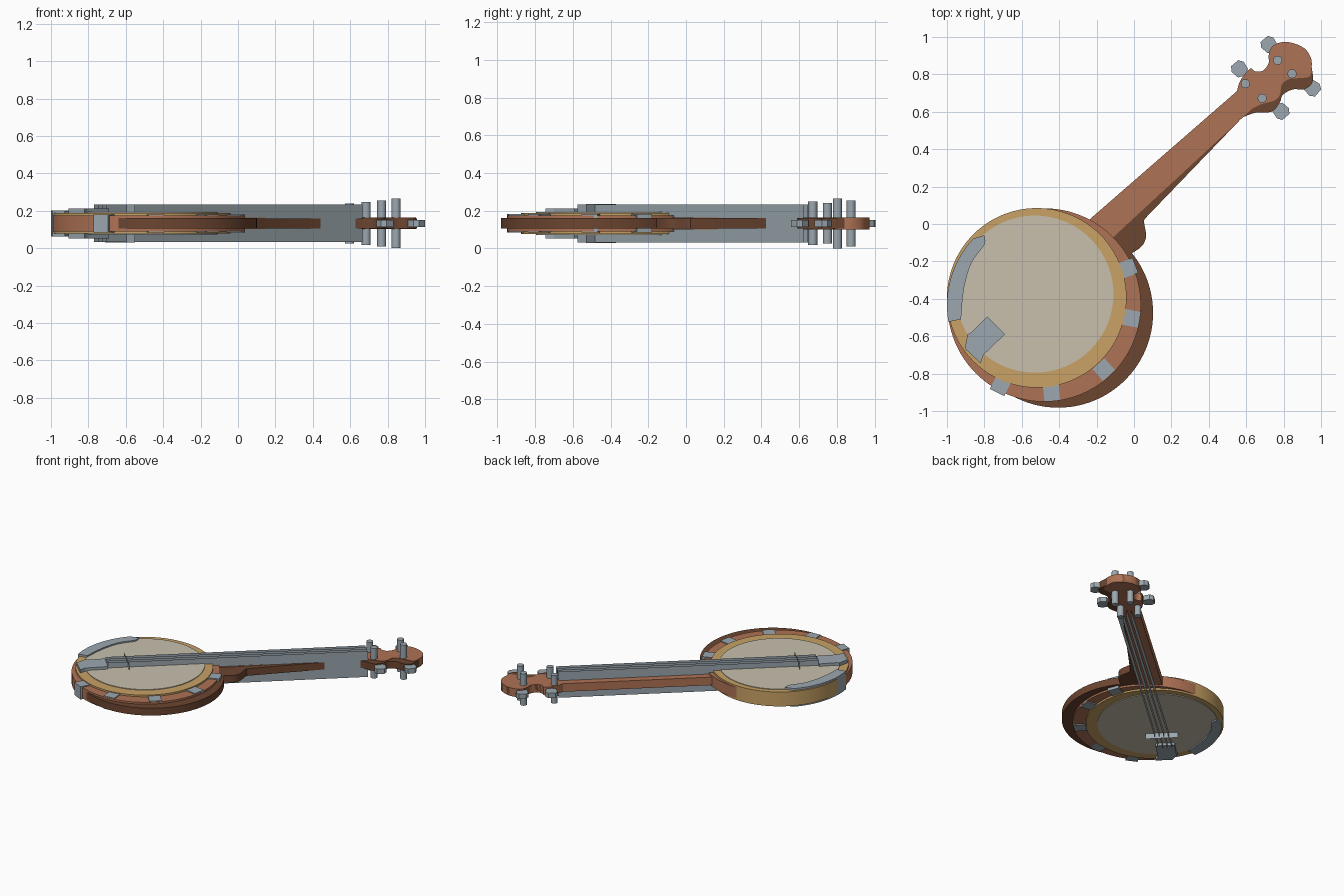
import bpy, bmesh, math
from mathutils import Vector

old = bpy.data.objects.get("Cube")
if old:
    bpy.data.objects.remove(old, do_unlink=True)

MID = 0.1325  # every part is mirrored about this height


def material(name, r, g, b):
    m = bpy.data.materials.new(name)
    m.use_nodes = True
    m.diffuse_color = (r, g, b, 1)
    m.node_tree.nodes["Principled BSDF"].inputs["Base Color"].default_value = (r, g, b, 1)
    return m


WOOD = material("reddish wood", 0.43, 0.17, 0.09)
DARK = material("dark wood", 0.15, 0.06, 0.03)
GOLD = material("golden wood", 0.58, 0.36, 0.13)
SKIN = material("pale skin", 0.58, 0.53, 0.42)
STEEL = material("grey metal", 0.33, 0.39, 0.43)


def slab(name, points, half, mat, smooth=True):
    """Extrude a flat outline by half above and below the middle."""
    bm = bmesh.new()
    low = [bm.verts.new((x, y, MID - half)) for x, y in points]
    high = [bm.verts.new((x, y, MID + half)) for x, y in points]
    n = len(points)
    if n > 2:
        bm.faces.new(low[::-1])
        bm.faces.new(high)
    for i in range(n if n > 2 else 1):
        j = (i + 1) % n
        bm.faces.new((low[i], low[j], high[j], high[i]))
    bmesh.ops.recalc_face_normals(bm, faces=bm.faces)
    mesh = bpy.data.meshes.new(name)
    bm.to_mesh(mesh)
    bm.free()
    mesh.materials.append(mat)
    obj = bpy.data.objects.new(name, mesh)
    bpy.context.collection.objects.link(obj)
    if smooth:
        bpy.ops.object.select_all(action='DESELECT')
        obj.select_set(True)
        bpy.context.view_layer.objects.active = obj
        bpy.ops.object.shade_smooth_by_angle(angle=math.radians(30))
    return obj


def circle(x, y, r, n=96):
    return [(x + r * math.cos(2 * math.pi * i / n), y + r * math.sin(2 * math.pi * i / n))
            for i in range(n)]


def arc(x, y, r, start, end, n=24):
    angles = [math.radians(start + (end - start) * i / n) for i in range(n + 1)]
    return [(x + r * math.cos(a), y + r * math.sin(a)) for a in angles]


def curve(points, steps=4):
    """Smooth an open path through the given points."""
    p = [Vector(q) for q in [points[0]] + points + [points[-1]]]
    out = []
    for a, b, c, d in zip(p, p[1:], p[2:], p[3:]):
        for i in range(steps):
            t = i / steps
            v = (b * 2 + (c - a) * t + (a * 2 - b * 5 + c * 4 - d) * t * t
                 + (b * 3 - a - c * 3 + d) * t ** 3) / 2
            out.append(tuple(v))
    return out + [points[-1]]


def turned(shape, x, y, degrees):
    a = math.radians(degrees)
    return [(x + u * math.cos(a) - v * math.sin(a), y + u * math.sin(a) + v * math.cos(a))
            for u, v in shape]


# Round body, built as stacked layers
slab("body_shell", circle(-0.405, -0.475, 0.507), 0.028, DARK)
slab("body_rim", circle(-0.48, -0.433, 0.517), 0.042, WOOD)
slab("tension_hoop", circle(-0.52, -0.395, 0.48), 0.055, GOLD)
slab("drum_head", circle(-0.53, -0.375, 0.42), 0.06, SKIN)

# Neck with a scalloped peg head, over a darker backing
crown = [(.55, .71), (.57, .77), (.62, .83), (.65, .815), (.69, .82), (.72, .86), (.72, .9),
         (.735, .945), (.78, .97), (.84, .97), (.91, .94), (.945, .89), (.95, .84)]
face_edge = [(.94, .79), (.885, .78), (.83, .775), (.79, .745), (.78, .69), (.75, .66),
             (.68, .64), (.63, .615)]
back_edge = [(.955, .76), (.91, .72), (.85, .72), (.795, .69), (.78, .65), (.735, .6),
             (.65, .595), (.58, .57)]
heel = [(.055, .025), (.055, 0), (.065, -.065), (.045, -.115), (0, -.15)]
slab("neck", [(-.3, -.03)] + curve(crown + face_edge) + [(-.105, -.065), (-.2, -.15)],
     0.031, WOOD)
slab("neck_back", [(-.3, -.04)] + curve(crown + back_edge) + curve(heel) + [(-.2, -.25)],
     0.0275, DARK)

# Brackets around the rim, lined up with the body centre
for i, (x, y) in enumerate([(-.03, -.235), (-.01, -.505), (-.16, -.78), (-.44, -.905),
                            (-.715, -.865)]):
    away = math.degrees(math.atan2(y + 0.415, x + 0.49))
    block = [(-.045, -.043), (.04, -.043), (.04, .043), (-.045, .043)]
    slab(f"bracket_{i + 1}", turned(block, x, y, away), 0.049, STEEL, False)

# Arm rest hugging the outer rim
inner = [(-.8, -.06), (-.8, -.11), (-.87, -.21), (-.91, -.35), (-.925, -.51)]
slab("arm_rest", arc(-0.48, -0.433, 0.52, 190, 137)[::-1][::-1] + curve(inner), 0.07, STEEL)

# Tailpiece, bridge and strings
slab("tailpiece", [(-.785, -.495), (-.69, -.59), (-.805, -.7), (-.82, -.745), (-.905, -.665),
                   (-.89, -.59), (-.87, -.58)], 0.08, STEEL, False)
slab("bridge", [(-.71, -.37), (-.55, -.53)], 0.1025, STEEL, False)
tail, nut = Vector((-.737, -.542)), Vector((.635, .655))
across = Vector((-1, 1)).normalized()
for i in range(4):
    s = i - 1.5
    slab(f"string_{i + 1}", [tuple(tail + across * s * 0.032), tuple(nut + across * s * 0.03)],
         0.1, STEEL, False)

# Tuning pegs and their side buttons
for i, (x, y, half) in enumerate([(.595, .75, .107), (.685, .672, .115), (.768, .875, .1225),
                                  (.845, .803, .1325)]):
    slab(f"tuning_peg_{i + 1}", circle(x, y, 0.024, 24), half, STEEL)
button = [(-.06, -.012), (-.035, -.012), (-.025, -.035), (.02, -.042), (.045, -.025),
          (.045, .025), (.02, .042), (-.025, .035), (-.035, .012), (-.06, .012)]
for i, (x, y, angle) in enumerate([(.725, .955, 130), (.567, .825, 130), (.95, .73, -40),
                                   (.783, .607, -50)]):
    slab(f"peg_button_{i + 1}", turned(button, x, y, angle), 0.019, STEEL, False)
